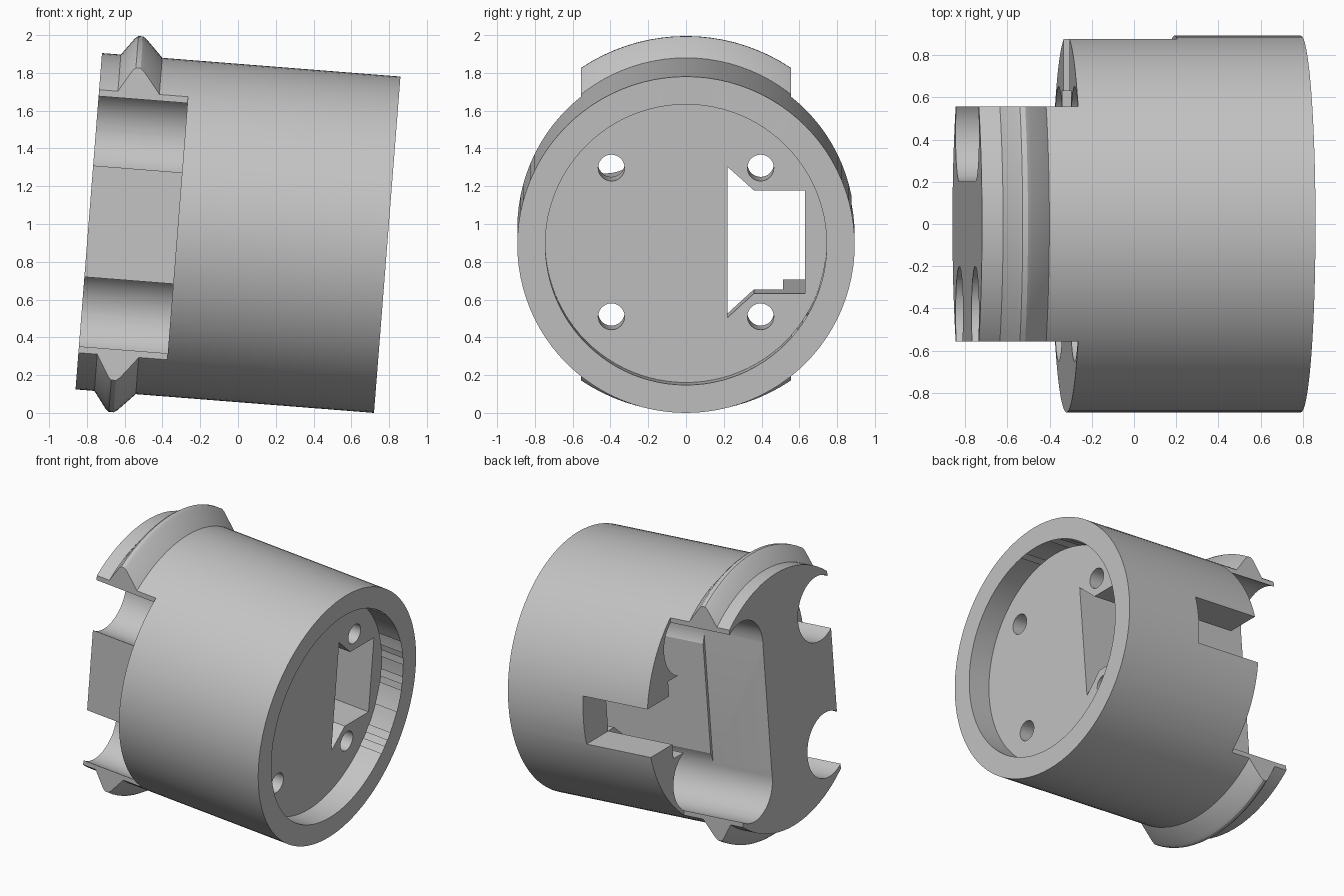
import bpy, bmesh, math
from mathutils import Matrix, Vector

cube = bpy.data.objects.get("Cube")
if cube:
    bpy.data.objects.remove(cube)

RADIUS, LENGTH, SHOULDER, HALF_NECK = 0.893, 1.585, 1.113, 0.556
TILT = math.radians(4.5)

grey = bpy.data.materials.new("plain grey")
grey.use_nodes = True
grey.diffuse_color = (0.55, 0.55, 0.55, 1)
grey.node_tree.nodes["Principled BSDF"].inputs["Base Color"].default_value = (0.55, 0.55, 0.55, 1)


# Working frame: x = minus depth, y = height, z = distance along the axis
def new_object(name, bm):
    bmesh.ops.recalc_face_normals(bm, faces=bm.faces)
    mesh = bpy.data.meshes.new(name)
    bm.to_mesh(mesh)
    bm.free()
    mesh.materials.append(grey)
    obj = bpy.data.objects.new(name, mesh)
    bpy.context.collection.objects.link(obj)
    return obj


def prism(name, outline, start, end):
    """Extrude a (depth, height) outline along the axis."""
    bm = bmesh.new()
    face = bm.faces.new([bm.verts.new((-y, v, start)) for y, v in outline])
    ext = bmesh.ops.extrude_face_region(bm, geom=[face])
    moved = [g for g in ext["geom"] if isinstance(g, bmesh.types.BMVert)]
    bmesh.ops.translate(bm, verts=moved, vec=(0, 0, end - start))
    return new_object(name, bm)


def box(name, y0, y1, v0, v1, start, end):
    return prism(name, [(y0, v0), (y1, v0), (y1, v1), (y0, v1)], start, end)


def rod(name, y, v, radius, start, end, sides=48):
    ring = [math.tau * i / sides for i in range(sides)]
    return prism(name, [(y + radius * math.cos(a), v + radius * math.sin(a)) for a in ring], start, end)


def lathe(name, profile, sides=96):
    """Spin a (radius, distance) profile around the axis."""
    bm = bmesh.new()
    verts = [bm.verts.new((r, 0, z)) for r, z in profile]
    edges = [bm.edges.new(pair) for pair in zip(verts, verts[1:])]
    bmesh.ops.spin(bm, geom=verts + edges, cent=(0, 0, 0), axis=(0, 0, 1),
                   angle=math.tau, steps=sides, use_duplicate=False)
    bmesh.ops.remove_doubles(bm, verts=bm.verts, dist=0.0001)
    return new_object(name, bm)


def cut(target, cutter):
    mod = target.modifiers.new("cut", "BOOLEAN")
    mod.operation, mod.solver, mod.object = "DIFFERENCE", "EXACT", cutter
    bpy.context.view_layer.update()
    graph = bpy.context.evaluated_depsgraph_get()
    result = bpy.data.meshes.new_from_object(target.evaluated_get(graph))
    target.modifiers.clear()
    target.data = result
    bpy.data.objects.remove(cutter)


# Round housing with a raised ridge near the neck end
housing = lathe("housing", [
    (0, 0), (RADIUS, 0), (RADIUS, 1.265), (0.985, 1.355), (0.998, 1.375),
    (0.998, 1.4), (0.985, 1.417), (RADIUS, 1.485), (RADIUS, LENGTH), (0, LENGTH)])

# Flat sides of the neck
for side in (-1, 1):
    cut(housing, box("side_cut", side * HALF_NECK, side * 1.2, -1.2, 1.2, SHOULDER, 1.8))

# Shallow round recess in the closed end
cut(housing, rod("recess", 0, 0, 0.745, -0.1, 0.17, 96))

# Screw holes with wide clearance bores that break out of the neck sides
for y in (-1, 1):
    for v in (-1, 1):
        cut(housing, rod("clearance_bore", y * 0.426, v * 0.48, 0.226, 0.45, 1.8))
        cut(housing, rod("screw_hole", y * 0.395, v * 0.395, 0.07, 0.1, 0.6, 32))

# Connector window running through the body
cut(housing, prism("window", [
    (0.22, -0.4), (0.36, -0.272), (0.63, -0.272),
    (0.63, 0.275), (0.36, 0.275), (0.22, 0.4)], 0.1, 1.8))

# Open pocket in the back side of the neck
cut(housing, box("pocket", 0.201, 0.8, -0.48, 0.48, SHOULDER + 0.001, 1.8))
cut(housing, box("pocket_mouth", 0.43, 0.8, -0.664, 0.664, SHOULDER + 0.001, 1.8))

# Cable notch through the back wall
cut(housing, box("cable_notch", 0.5, 1.1, -0.17, 0.17, 0.6, 1.8))

# Lean the part over and stand it on the ground
c, s = math.cos(TILT), math.sin(TILT)
frame = Matrix(((0, s, -c), (-1, 0, 0), (0, c, s))).to_4x4()
housing.data.transform(Matrix.Translation(Vector((0.79, 0, 0.893))) @ frame)
lowest = min(v.co.z for v in housing.data.vertices)
housing.data.transform(Matrix.Translation((0, 0, -lowest)))

bpy.ops.object.select_all(action="DESELECT")
housing.select_set(True)
bpy.context.view_layer.objects.active = housing
bpy.ops.object.shade_smooth_by_angle(angle=math.radians(25))
